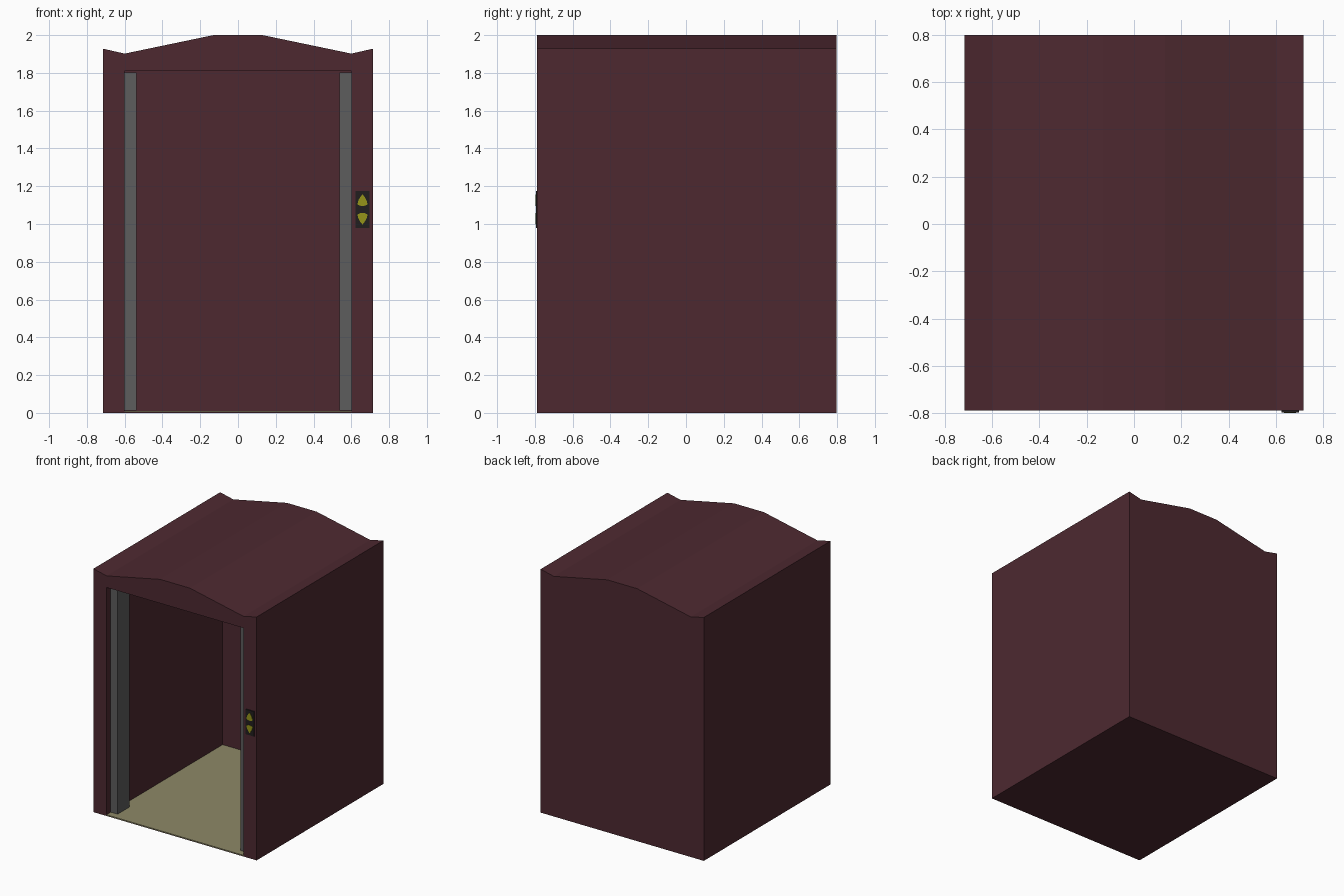
import bpy, bmesh, math

if "Cube" in bpy.data.objects:
    bpy.data.objects.remove(bpy.data.objects["Cube"])

FRONT, BACK = -0.788, 0.798


def material(name, rgb):
    m = bpy.data.materials.new(name)
    m.diffuse_color = (*rgb, 1)
    m.use_nodes = True
    m.node_tree.nodes["Principled BSDF"].inputs["Base Color"].default_value = m.diffuse_color
    return m


MAROON = material("maroon_paint", (0.075, 0.022, 0.030))
GREY = material("door_metal", (0.11, 0.11, 0.11))
FLOOR = material("floor_covering", (0.27, 0.25, 0.135))
DARK = material("panel_dark", (0.015, 0.013, 0.013))
YELLOW = material("button_yellow", (0.30, 0.30, 0.010))


def prism(name, outline, y0, y1, mat):
    """Extrude an x/z outline along y."""
    bm = bmesh.new()
    face = bm.faces.new([bm.verts.new((x, y0, z)) for x, z in outline])
    ext = bmesh.ops.extrude_face_region(bm, geom=[face])
    for v in ext["geom"]:
        if isinstance(v, bmesh.types.BMVert):
            v.co.y = y1
    bmesh.ops.recalc_face_normals(bm, faces=bm.faces)
    me = bpy.data.meshes.new(name)
    bm.to_mesh(me)
    bm.free()
    ob = bpy.data.objects.new(name, me)
    bpy.context.collection.objects.link(ob)
    if mat:
        me.materials.append(mat)
    return ob


def box(name, x0, x1, y0, y1, z0, z1, mat=None):
    return prism(name, [(x0, z0), (x1, z0), (x1, z1), (x0, z1)], y0, y1, mat)


# Cabin shell: arched roof profile, hollowed out from the front
half = [(0.715, 0), (0.715, 1.928), (0.60, 1.902), (0.13, 2.0)]
cabin = prism("cabin_shell", half + [(-x, z) for x, z in reversed(half)],
              FRONT, BACK, MAROON)
cutter = box("interior_cutter", -0.60, 0.60, -1.0, 0.665, 0.004, 1.81, MAROON)
cut = cabin.modifiers.new("hollow", 'BOOLEAN')
cut.operation = 'DIFFERENCE'
cut.solver = 'EXACT'
cut.object = cutter
bpy.context.view_layer.objects.active = cabin
cabin.select_set(True)
bpy.ops.object.modifier_apply(modifier="hollow")
bpy.data.objects.remove(cutter)

# Floor covering
box("floor", -0.602, 0.602, FRONT, 0.667, 0.002, 0.010, FLOOR)

# Open sliding doors, one at each side of the opening
for side, s in (("left", -1), ("right", 1)):
    x0, x1 = sorted((s * 0.538, s * 0.605))
    box(side + "_door", x0, x1, -0.738, -0.588, 0.012, 1.802, GREY)

# Call panel on the right of the frame
CX, CZ = 0.659, 1.077
box("call_panel", CX - 0.037, CX + 0.037, -0.795, FRONT + 0.004,
    CZ - 0.099, CZ + 0.099, DARK)

# Up and down buttons: curved arrowheads with a dished base
for name, s in (("up_button", 1), ("down_button", -1)):
    N = 8
    right = [(0.026 * math.cos(math.pi / 2 * (i / N) ** 1.0) ** 0.9 if i < N else 0.0,
              0.026 + 0.054 * i / N) for i in range(N + 1)]
    left = [(-x, z) for x, z in reversed(right[:-1])]
    base = [(-0.013, 0.020), (0, 0.018), (0.013, 0.020)]
    prism(name, [(CX + x, CZ + s * z) for x, z in right + left + base],
          -0.798, -0.793, YELLOW)
